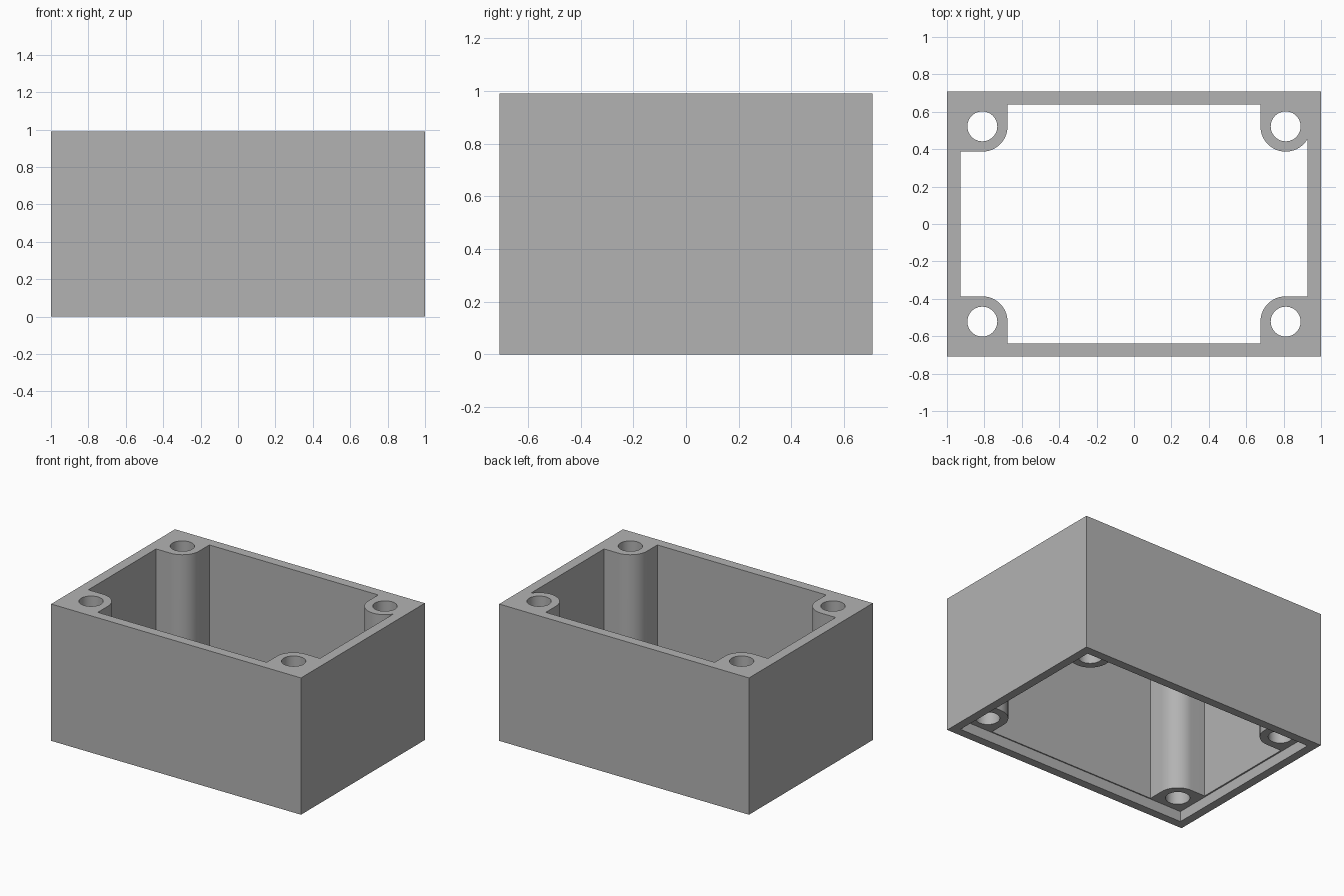
import bpy
import bmesh
from math import acos, cos, sin, pi

cube = bpy.data.objects.get("Cube")
if cube:
    bpy.data.objects.remove(cube, do_unlink=True)

HALF_X, HALF_Y, HEIGHT = 1.0, 0.708, 0.99
WALL_X, WALL_Y = 0.927, 0.638          # inner wall faces
POST_X, POST_Y, POST_R = 0.811, 0.522, 0.135
HOLE_R = 0.08
RIM, RECESS = 0.062, 0.075             # stepped recess underneath

grey = bpy.data.materials.new("plain grey")
grey.use_nodes = True
colour = (0.45, 0.45, 0.45, 1)
grey.diffuse_color = colour
grey.node_tree.nodes["Principled BSDF"].inputs["Base Color"].default_value = colour


def arc(cx, cy, r, start, end, steps):
    angles = [start + (end - start) * i / steps for i in range(steps + 1)]
    return [(cx + r * cos(a), cy + r * sin(a)) for a in angles]


def rectangle(x, y):
    return [(-x, -y), (x, -y), (x, y), (-x, y)]


def corner(sx, sy):
    """Cavity outline around one screw post, running anticlockwise."""
    if sx > 0 and sy > 0:              # this post is round on its wall side
        start = -acos((WALL_X - POST_X) / POST_R)
        pts = arc(POST_X, POST_Y, POST_R, start, -pi, 24)
    else:
        pts = [(WALL_X, POST_Y - POST_R)]
        pts += arc(POST_X, POST_Y, POST_R, -pi / 2, -pi, 16)
    pts.append((POST_X - POST_R, WALL_Y))
    pts = [(sx * x, sy * y) for x, y in pts]
    return pts if sx * sy > 0 else pts[::-1]


def extruded(name, outlines, z0, z1):
    """Solid made from a filled flat outline with holes."""
    curve = bpy.data.curves.new(name, "CURVE")
    curve.dimensions = "2D"
    curve.fill_mode = "BOTH"
    curve.extrude = (z1 - z0) / 2
    for pts in outlines:
        spline = curve.splines.new("POLY")
        spline.points.add(len(pts) - 1)
        for p, (x, y) in zip(spline.points, pts):
            p.co = (x, y, 0, 1)
        spline.use_cyclic_u = True
    source = bpy.data.objects.new(name + " outline", curve)
    bpy.context.collection.objects.link(source)
    graph = bpy.context.evaluated_depsgraph_get()
    mesh = bpy.data.meshes.new_from_object(source.evaluated_get(graph))
    bpy.data.objects.remove(source, do_unlink=True)
    bm = bmesh.new()
    bm.from_mesh(mesh)
    bmesh.ops.remove_doubles(bm, verts=bm.verts, dist=0.0001)
    bmesh.ops.translate(bm, verts=bm.verts, vec=(0, 0, (z0 + z1) / 2))
    bmesh.ops.recalc_face_normals(bm, faces=bm.faces)
    bm.to_mesh(mesh)
    bm.free()
    mesh.materials.clear()
    mesh.materials.append(grey)
    obj = bpy.data.objects.new(name, mesh)
    bpy.context.collection.objects.link(obj)
    return obj


# Walls with four integral screw posts
quadrants = [(1, 1), (-1, 1), (-1, -1), (1, -1)]
cavity = [p for q in quadrants for p in corner(*q)]
holes = [arc(sx * POST_X, sy * POST_Y, HOLE_R, 0, 2 * pi, 48)[:-1]
         for sx, sy in quadrants]
box = extruded("enclosure_frame",
               [rectangle(HALF_X, HALF_Y), cavity] + holes, 0, HEIGHT)

# Shallow recess cut into the underside
cutter = extruded("recess_cutter",
                  [rectangle(HALF_X - RIM, HALF_Y - RIM)], -0.1, RECESS)
cutter.hide_render = True
cut = box.modifiers.new("underside recess", "BOOLEAN")
cut.operation = "DIFFERENCE"
cut.solver = "EXACT"
cut.object = cutter

bpy.ops.object.select_all(action="DESELECT")
bpy.context.view_layer.objects.active = box
box.select_set(True)
bpy.ops.object.modifier_apply(modifier=cut.name)
bpy.data.objects.remove(cutter, do_unlink=True)
bpy.ops.object.shade_smooth_by_angle(angle=pi / 6)
